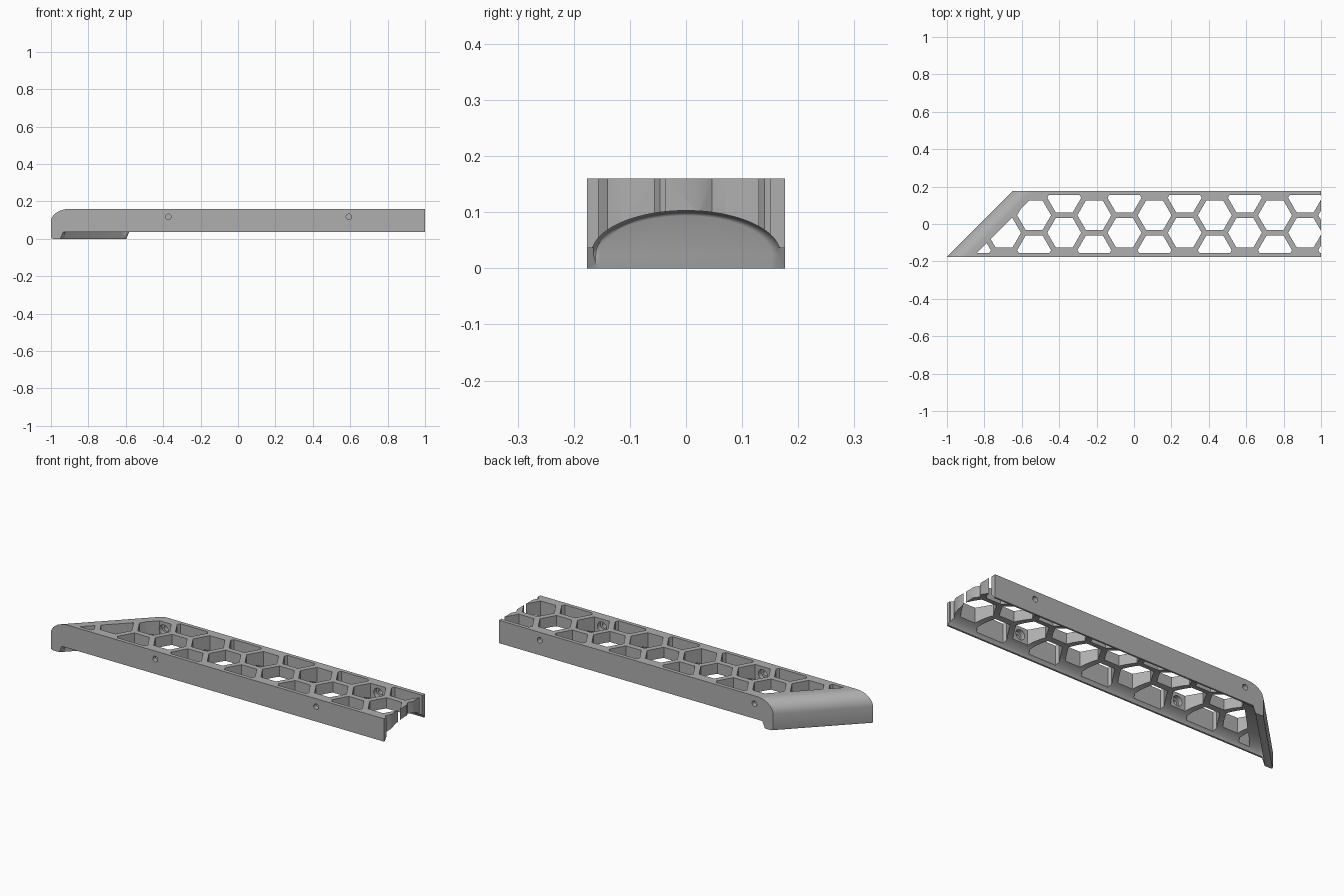
import bpy, bmesh, math

if "Cube" in bpy.data.objects:
    bpy.data.objects.remove(bpy.data.objects["Cube"])

HALF_W, TOP, SIDE_BOTTOM = 0.1765, 0.16, 0.036
CUT = -1 + HALF_W            # slanted end lies on x = y + CUT
ROW, APOTHEM = 0.0935, 0.0785
PITCH = 0.322

grey = bpy.data.materials.new("light_grey")
grey.diffuse_color = (0.43, 0.43, 0.43, 1)
grey.use_nodes = True
grey.node_tree.nodes["Principled BSDF"].inputs["Base Color"].default_value = grey.diffuse_color


def loft(name, rings):
    """Closed solid through rings of equal point count."""
    bm = bmesh.new()
    rows = [[bm.verts.new(p) for p in ring] for ring in rings]
    n = len(rows[0])
    for a, b in zip(rows, rows[1:]):
        for i in range(n):
            j = (i + 1) % n
            bm.faces.new((a[i], a[j], b[j], b[i]))
    bm.faces.new(rows[0][::-1])
    bm.faces.new(rows[-1])
    bmesh.ops.recalc_face_normals(bm, faces=bm.faces)
    mesh = bpy.data.meshes.new(name)
    bm.to_mesh(mesh)
    bm.free()
    obj = bpy.data.objects.new(name, mesh)
    bpy.context.collection.objects.link(obj)
    return obj


def clip(poly, nx, ny, c):
    """Keep the part of a 2D polygon where nx*x + ny*y >= c."""
    out = []
    for p, q in zip(poly, poly[1:] + poly[:1]):
        dp, dq = (nx * v[0] + ny * v[1] - c for v in (p, q))
        if dp >= 0:
            out.append(p)
        if dp * dq < 0:
            t = dp / (dp - dq)
            out.append((p[0] + t * (q[0] - p[0]), p[1] + t * (q[1] - p[1])))
    return out


def subtract(target, cutter):
    mod = target.modifiers.new("cut", 'BOOLEAN')
    mod.operation, mod.solver, mod.object = 'DIFFERENCE', 'EXACT', cutter
    bpy.context.view_layer.objects.active = target
    bpy.ops.object.modifier_apply(modifier=mod.name)
    bpy.data.objects.remove(cutter)


# body: side profile with rounded top end and hanging lip, sheared along the slanted end
left = [(0.065, SIDE_BOTTOM), (0.05, 0), (0.012, 0), (0.003, 0.003), (0, 0.010)]
for i in range(13):
    a = math.pi / 2 * i / 12
    left.append((0.1 * (1 - math.cos(a)), TOP - 0.07 + 0.07 * math.sin(a)))
body = loft("honeycomb_rail", [
    [(y + CUT + o, y, z) for o, z in left] + [(1, y, TOP), (1, y, SIDE_BOTTOM)]
    for y in (-HALF_W, HALF_W)])

# vaulted underside, filleted where it meets the end wall
arch = [(0.1685 * math.cos(math.pi * i / 36), 0.025 + 0.078 * math.sin(math.pi * i / 36))
        for i in range(37)]
arch = [(0.1685, -0.05)] + arch + [(-0.1685, -0.05)]
rings = []
for i in range(7):
    a = math.pi / 2 * i / 6
    s = 0.91 + 0.09 * math.sin(a)
    rings.append([(s * y + CUT + 0.05 + 0.03 * (1 - math.cos(a)), s * y, s * z) for y, z in arch])
rings.append([(1.1, y, z) for y, z in arch])
subtract(body, loft("arch_cutter", rings))

# honeycomb windows, trimmed by the side rims and the slanted end
R = APOTHEM / math.cos(math.pi / 6)
for col in range(-1, 12):
    x = -0.534 + (col - 1) * PITCH / 2
    rows = (ROW / 2, -1.5 * ROW) if col % 2 else (-ROW / 2, 1.5 * ROW)
    for y in rows:
        hexagon = [(x + R * math.cos(math.pi / 3 * k), y + R * math.sin(math.pi / 3 * k))
                   for k in range(6)]
        for plane in ((0, 1, -0.156), (0, -1, -0.156), (1, -1, CUT + 0.139)):
            hexagon = clip(hexagon, *plane)
        if len(hexagon) > 2:
            subtract(body, loft("window_cutter",
                                [[(px, py, z) for px, py in hexagon] for z in (-0.1, 0.3)]))

# screw holes with wider recess on the inside
for side, xs in ((-1, (-0.373, 0.593)), (1, (-0.534, 0.754))):
    for x in xs:
        steps = ((0.2, 0.015), (0.150, 0.015), (0.150, 0.027), (0.11, 0.027))
        subtract(body, loft("screw_cutter", [
            [(x + r * math.cos(math.tau * k / 24), side * y, 0.117 + r * math.sin(math.tau * k / 24))
             for k in range(24)] for y, r in steps]))

body.data.materials.clear()
body.data.materials.append(grey)
for f in body.data.polygons:
    f.material_index = 0
bpy.ops.object.select_all(action='DESELECT')
body.select_set(True)
bpy.context.view_layer.objects.active = body
bpy.ops.object.shade_smooth_by_angle(angle=math.radians(30))
